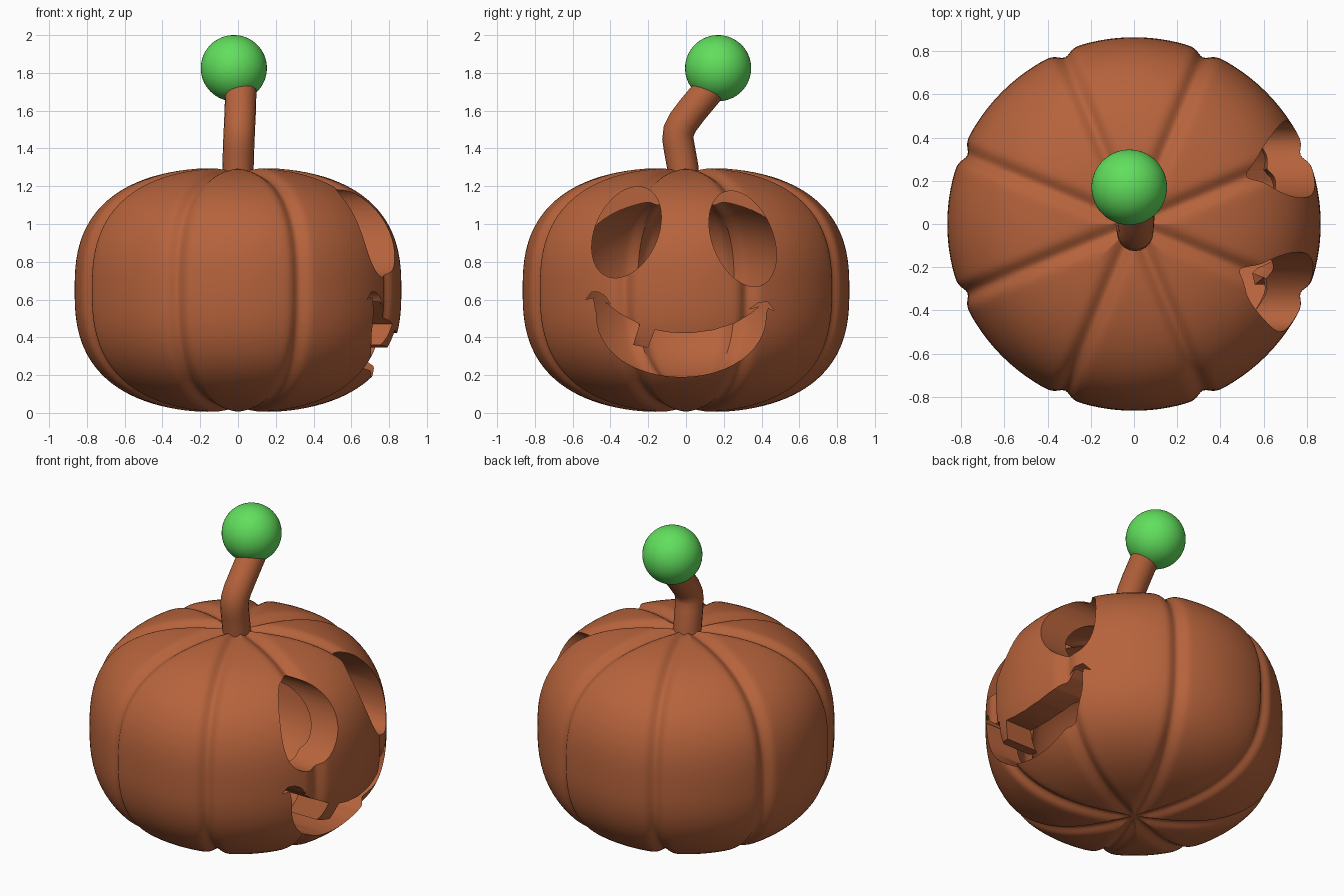
import bpy, bmesh, math
from math import sin, cos, pi, radians
from mathutils import Vector

cube = bpy.data.objects.get("Cube")
if cube:
    bpy.data.objects.remove(cube, do_unlink=True)

RADIUS, HALF, POWER = 0.865, 0.65, 2.6


def material(name, rgb):
    m = bpy.data.materials.new(name)
    m.use_nodes = True
    m.diffuse_color = (*rgb, 1)
    m.node_tree.nodes["Principled BSDF"].inputs["Base Color"].default_value = (*rgb, 1)
    return m


brown = material("pumpkin orange brown", (0.47, 0.125, 0.045))
green = material("bright green", (0.12, 0.74, 0.11))


def add_object(name, bm, mat):
    bmesh.ops.recalc_face_normals(bm, faces=bm.faces)
    mesh = bpy.data.meshes.new(name)
    bm.to_mesh(mesh)
    bm.free()
    mesh.materials.append(mat)
    ob = bpy.data.objects.new(name, mesh)
    bpy.context.collection.objects.link(ob)
    return ob


def smooth(ob, angle):
    bpy.ops.object.select_all(action="DESELECT")
    ob.select_set(True)
    bpy.context.view_layer.objects.active = ob
    bpy.ops.object.shade_smooth_by_angle(angle=radians(angle))


def ribbed_point(lat, lon):
    """Point on a squarish globe with eight narrow grooves."""
    c, s = max(cos(lat), 0.0), sin(lat)
    r = RADIUS * c ** (2 / POWER)
    z = math.copysign(HALF * abs(s) ** (2 / POWER), s)
    normal = Vector(((r / RADIUS) ** (POWER - 1) / RADIUS,
                     math.copysign(abs(z / HALF) ** (POWER - 1) / HALF, z))).normalized()
    off = lon % (pi / 4) - pi / 8
    depth = 0.03 * math.exp(-(r * sin(off) / 0.04) ** 2)
    r -= depth * normal.x
    return Vector((r * cos(lon), r * sin(lon), z - depth * normal.y))


def ribbed_globe(name, segments, rings, scale):
    bm = bmesh.new()
    rows = []
    for i in range(1, rings):
        lat = -pi / 2 + pi * i / rings
        row = []
        for j in range(segments):
            p = ribbed_point(lat, 2 * pi * j / segments) * scale
            row.append(bm.verts.new((p.x, p.y, p.z + HALF)))
        rows.append(row)
    ends = []
    for side in (-1, 1):
        ends.append(bm.verts.new((0, 0, HALF + side * scale * (HALF - 0.03))))
    for j in range(segments):
        k = (j + 1) % segments
        for low, high in zip(rows, rows[1:]):
            bm.faces.new((low[j], low[k], high[k], high[j]))
        bm.faces.new((ends[0], rows[0][k], rows[0][j]))
        bm.faces.new((ends[1], rows[-1][j], rows[-1][k]))
    return add_object(name, bm, brown)


def prism(name, outline, back, front):
    """Extrude a (y, z) outline along x."""
    bm = bmesh.new()
    face = bm.faces.new([bm.verts.new((back, y, z)) for y, z in outline])
    out = bmesh.ops.extrude_face_region(bm, geom=[face])
    moved = [v for v in out["geom"] if isinstance(v, bmesh.types.BMVert)]
    bmesh.ops.translate(bm, verts=moved, vec=(front - back, 0, 0))
    return add_object(name, bm, brown)


def ellipse(y, z, wide, tall, tilt):
    points = []
    for i in range(64):
        a = 2 * pi * i / 64
        u, v = wide * cos(a), tall * sin(a)
        t = radians(tilt)
        points.append((y + u * cos(t) + v * sin(t), z - u * sin(t) + v * cos(t)))
    return points


# Hollow ribbed body
body = ribbed_globe("pumpkin_body", 384, 56, 1.0)
cutters = [ribbed_globe("cavity_cutter", 192, 40, 0.8)]

# Eye holes, leaning towards each other
cutters.append(prism("right_eye_cutter", ellipse(-0.315, 0.956, 0.165, 0.255, 25), 0.35, 1.1))
cutters.append(prism("left_eye_cutter", ellipse(0.30, 0.922, 0.16, 0.265, -22), 0.35, 1.1))

# Grinning mouth with curled corners and one tooth
upper_lip = [(-0.53, 0.60), (-0.50, 0.64), (-0.465, 0.64), (-0.43, 0.62), (-0.40, 0.575),
             (-0.435, 0.59), (-0.35, 0.525), (-0.245, 0.47), (-0.28, 0.36), (-0.20, 0.345),
             (-0.165, 0.44), (-0.08, 0.425), (0.02, 0.422), (0.14, 0.437), (0.26, 0.475),
             (0.35, 0.53), (0.39, 0.565), (0.335, 0.55), (0.38, 0.58), (0.43, 0.59),
             (0.47, 0.54), (0.435, 0.555)]
lower_lip = []
for i in range(25):
    a = pi * i / 24
    lower_lip.append((-0.025 + 0.45 * cos(a), 0.53 - 0.34 * sin(a) ** 0.9))
cutters.append(prism("mouth_cutter", upper_lip + lower_lip + [(-0.49, 0.61)], 0.35, 1.1))

for cutter in cutters:
    cutter.hide_render = True
    mod = body.modifiers.new(cutter.name, "BOOLEAN")
    mod.operation = "DIFFERENCE"
    mod.solver = "EXACT"
    mod.object = cutter
bpy.context.view_layer.update()
carved = bpy.data.meshes.new_from_object(
    body.evaluated_get(bpy.context.evaluated_depsgraph_get()))
body.modifiers.clear()
body.data = carved
for cutter in cutters:
    bpy.data.objects.remove(cutter, do_unlink=True)
smooth(body, 40)

# Bent stem swept along a path
path = [(0, -0.01, 1.22), (0, -0.017, 1.30), (0.003, -0.035, 1.40), (0.005, -0.043, 1.45),
        (0.007, -0.038, 1.495), (0.009, -0.015, 1.54), (0.012, 0.03, 1.60), (0.015, 0.13, 1.72)]
curve = bpy.data.curves.new("stem_path", "CURVE")
curve.dimensions = "3D"
curve.bevel_depth = 0.083
curve.bevel_resolution = 8
curve.use_fill_caps = True
spline = curve.splines.new("POLY")
spline.points.add(len(path) - 1)
for point, co in zip(spline.points, path):
    point.co = (*co, 1)
sweep = bpy.data.objects.new("stem_sweep", curve)
bpy.context.collection.objects.link(sweep)
bpy.context.view_layer.update()
stem_mesh = bpy.data.meshes.new_from_object(
    sweep.evaluated_get(bpy.context.evaluated_depsgraph_get()))
bpy.data.objects.remove(sweep, do_unlink=True)
stem_mesh.materials.clear()
stem_mesh.materials.append(brown)
stem = bpy.data.objects.new("stem", stem_mesh)
bpy.context.collection.objects.link(stem)
smooth(stem, 40)

# Round tip on the stem
bm = bmesh.new()
bmesh.ops.create_uvsphere(bm, u_segments=48, v_segments=32, radius=0.175)
bmesh.ops.translate(bm, verts=bm.verts, vec=(-0.022, 0.17, 1.825))
smooth(add_object("stem_ball", bm, green), 40)
